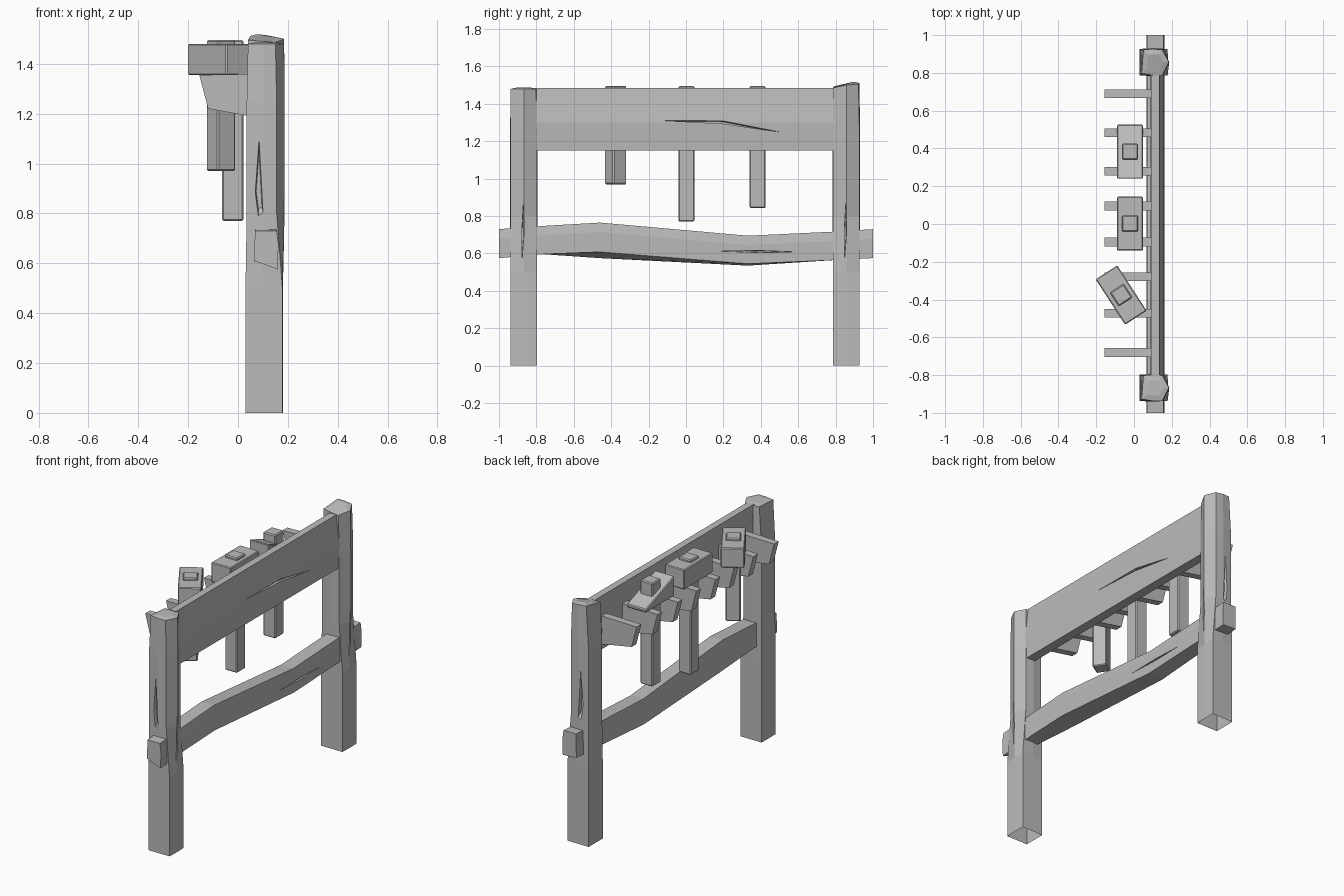
import bpy, bmesh, math
from mathutils import Matrix, Vector

cube = bpy.data.objects.get("Cube")
if cube:
    bpy.data.objects.remove(cube, do_unlink=True)

grey = bpy.data.materials.new("plain grey")
grey.use_nodes = True
grey.diffuse_color = (0.5, 0.5, 0.5, 1)
grey.node_tree.nodes["Principled BSDF"].inputs["Base Color"].default_value = (0.5, 0.5, 0.5, 1)


def loft(name, rings, bevel=0):
    """Skin a closed solid through rings of points."""
    bm = bmesh.new()
    loops = [[bm.verts.new(p) for p in ring] for ring in rings]
    n = len(loops[0])
    for a, b in zip(loops, loops[1:]):
        for i in range(n):
            j = (i + 1) % n
            bm.faces.new((a[i], a[j], b[j], b[i]))
    bm.faces.new(loops[0])
    bm.faces.new(loops[-1])
    bmesh.ops.recalc_face_normals(bm, faces=bm.faces)
    if bevel:
        bmesh.ops.bevel(bm, geom=bm.edges[:], offset=bevel, segments=1, affect='EDGES')
    mesh = bpy.data.meshes.new(name)
    bm.to_mesh(mesh)
    bm.free()
    mesh.materials.append(grey)
    ob = bpy.data.objects.new(name, mesh)
    bpy.context.collection.objects.link(ob)
    return ob


def box(name, x, y, z, bevel=0):
    ring = [(x[0], y[0]), (x[1], y[0]), (x[1], y[1]), (x[0], y[1])]
    return loft(name, [[(*p, h) for p in ring] for h in z], bevel)


def split(ob, outline, normal, depth=0.02):
    """Cut a V-shaped crack: a surface outline that narrows to its middle line."""
    normal = Vector(normal)
    pts = [Vector(p) for p in outline]
    mid = sum(pts, Vector()) / len(pts)
    outer = [p + normal * 0.04 for p in pts]
    inner = [mid.lerp(p, 0.5) - normal * depth for p in pts]
    cutter = loft("crack_cutter", [outer, inner])
    cutter.hide_render = True
    mod = ob.modifiers.new("crack", 'BOOLEAN')
    mod.operation = 'DIFFERENCE'
    mod.solver = 'EXACT'
    mod.object = cutter
    bpy.context.view_layer.objects.active = ob
    bpy.ops.object.modifier_apply(modifier=mod.name)
    bpy.data.objects.remove(cutter, do_unlink=True)


def open_bottom(ob):
    bm = bmesh.new()
    bm.from_mesh(ob.data)
    low = [f for f in bm.faces if all(v.co.z < 0.001 for v in f.verts)]
    bmesh.ops.delete(bm, geom=low, context='FACES')
    bm.to_mesh(ob.data)
    bm.free()


# Posts: square at the foot, worn to a blunt point on the plank side at the top
foot = [(.03, -.07), (.10, -.07), (.178, -.07), (.18, 0), (.178, .07), (.10, .07), (.03, .07)]
worn = [(.035, -.07), (.10, -.074), (.155, -.07), (.187, 0), (.155, .07), (.10, .074), (.035, .066)]
head = [(.04, -.06), (.10, -.07), (.15, -.07), (.185, 0), (.15, .065), (.10, .07), (.05, .065)]
for name, y, tops in (("front_post", -.867, [1.48] * 7),
                      ("back_post", .857, [1.495, 1.49, 1.485, 1.5, 1.505, 1.51, 1.512])):
    rings = [[(px, y + py, h) for px, py in ring]
             for ring, h in ((foot, 0), (foot, .5), (worn, .8), (worn, 1.25))]
    rings.append([(px, y + py, h) for (px, py), h in zip(head, tops)])
    crown = [(.11 + (px - .11) * .6, y + py * .6, h + .006) for (px, py), h in zip(head, tops)]
    rings.append(crown)
    post = loft(name, rings)
    side = -1 if y < 0 else 1
    split(post, [(.085, y + side * .072, 1.2), (.062, y + side * .072, .88),
                 (.08, y + side * .072, .74), (.108, y + side * .072, .76)], (0, side, 0))
    split(post, [(.18, y - .012, .48), (.18, y + .004, .7), (.18, y, .96), (.18, y - .012, .75)],
          (1, 0, 0))
    open_bottom(post)

# Broad upper plank with a slightly bulging outer face
section = [(.088, 1.15), (.148, 1.15), (.157, 1.3), (.135, 1.485), (.09, 1.485)]
plank = loft("upper_plank", [[(px, y, pz) for px, pz in section] for y in (-.81, .81)])
split(plank, [(.152, -.32, 1.322), (.152, .2, 1.318), (.152, .68, 1.225), (.152, .2, 1.296)],
      (1, 0, 0), .015)
split(plank, [(.088, -.5, 1.24), (.088, 0, 1.22), (.088, .3, 1.25), (.088, 0, 1.236)],
      (-1, 0, 0), .012)

# Crooked lower rail passing through both posts: y, top, inner bottom, outer bottom
path = [(-1, .73, .61, .575), (-.75, .748, .595, .597), (-.46, .765, .575, .608),
        (.33, .695, .535, .545), (.8, .717, .57, .565), (1, .73, .58, .575)]
rail = loft("lower_rail", [[(.065, y, b), (.16, y, c), (.162, y, t - .05), (.155, y, t), (.068, y, t)]
                           for y, t, b, c in path])
split(rail, [(.161, .05, .614), (.161, .4, .618), (.161, .7, .607), (.161, .4, .602)], (1, 0, 0))

# Angled support brackets
profile = [(-.155, 1.355), (-.12, 1.22), (.1, 1.18), (.1, 1.36)]
for i, y in enumerate((-.68, -.473, -.28, -.095, .095, .28, .483, .69)):
    loft(f"bracket_{i + 1}", [[(px, y + s, pz) for px, pz in profile] for s in (-.023, .023)])

# Hammers: position, turn, handle foot, and head top height at the back end
for name, x, y, turn, low, thin in (("short_hammer", -.068, -.376, 33, .97, 1.48),
                                    ("long_hammer", -.021, .002, 0, .77, 1.48),
                                    ("wedge_hammer", -.021, .383, 0, .842, 1.375)):
    head_ends = [[(-.068, py, 1.355), (.068, py, 1.355), (.068, py, top), (-.068, py, top)]
                 for py, top in ((-.143, 1.48), (.143, thin))]
    parts = [loft(name + "_head", head_ends, .005),
             box(name + "_handle", (-.043, .043), (-.043, .043), (low, 1.495), .006)]
    for part in parts:
        part.data.transform(Matrix.Translation((x, y, 0)) @ Matrix.Rotation(math.radians(turn), 4, 'Z'))
